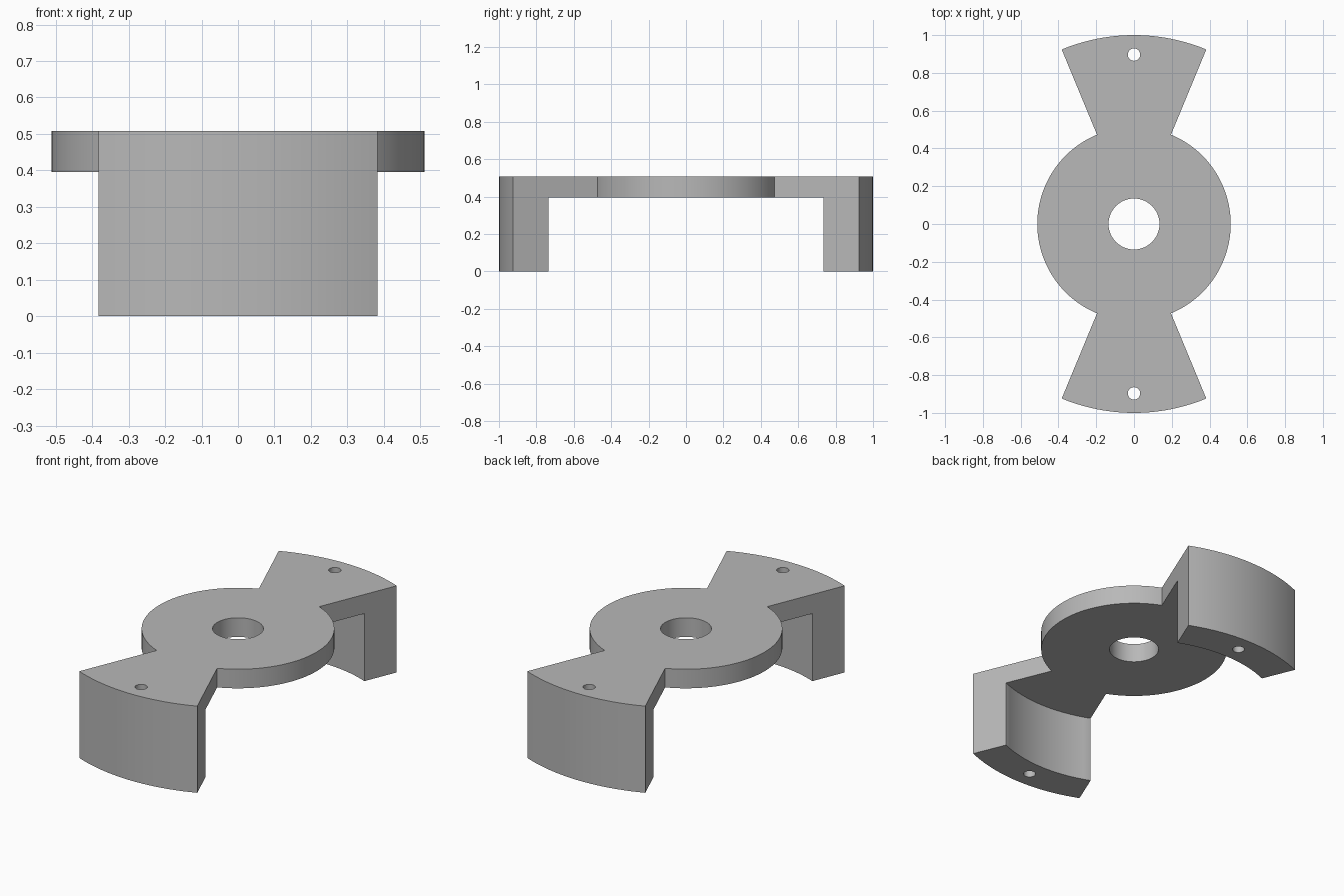
import bpy
import bmesh
from math import radians, cos, sin

old = bpy.data.objects.get("Cube")
if old:
    bpy.data.objects.remove(old, do_unlink=True)

TOP, PLATE_BOTTOM = 0.508, 0.396
DISC_R, ARM_R, LEG_INNER_R = 0.512, 1.0, 0.796
HALF_ANGLE = 22.5

# Single grey finish
grey = bpy.data.materials.new("plain grey")
grey.use_nodes = True
colour = (0.48, 0.48, 0.48, 1)
grey.diffuse_color = colour
grey.node_tree.nodes["Principled BSDF"].inputs["Base Color"].default_value = colour


def arc(radius, start, end, steps):
    angles = [radians(start + (end - start) * i / steps) for i in range(steps + 1)]
    return [(radius * cos(a), radius * sin(a)) for a in angles]


def prism(name, outline, bottom, top):
    bm = bmesh.new()
    face = bm.faces.new([bm.verts.new((x, y, bottom)) for x, y in outline])
    ext = bmesh.ops.extrude_face_region(bm, geom=[face])
    moved = [g for g in ext["geom"] if isinstance(g, bmesh.types.BMVert)]
    bmesh.ops.translate(bm, vec=(0, 0, top - bottom), verts=moved)
    bmesh.ops.recalc_face_normals(bm, faces=bm.faces)
    mesh = bpy.data.meshes.new(name)
    bm.to_mesh(mesh)
    bm.free()
    mesh.materials.append(grey)
    obj = bpy.data.objects.new(name, mesh)
    bpy.context.collection.objects.link(obj)
    return obj


def cut(body, name, radius, y, bottom, top, sides):
    outline = [(px, py + y) for px, py in arc(radius, 0, 360, sides)[:-1]]
    cutter = prism(name, outline, bottom, top)
    cutter.hide_render = True
    mod = body.modifiers.new(name, 'BOOLEAN')
    mod.operation = 'DIFFERENCE'
    mod.solver = 'EXACT'
    mod.object = cutter
    bpy.context.view_layer.objects.active = body
    bpy.ops.object.modifier_apply(modifier=mod.name)
    bpy.data.objects.remove(cutter, do_unlink=True)


# Disc with two flared arms, extruded to full height
outline = []
for turn in (0, 180):
    outline += arc(DISC_R, turn - 90 + HALF_ANGLE, turn + 90 - HALF_ANGLE, 48)
    outline += arc(ARM_R, turn + 90 - HALF_ANGLE, turn + 90 + HALF_ANGLE, 20)
body = prism("bracket_body", outline, 0, TOP)

# Hollow underside, leaving a thin plate and two curved legs
cut(body, "underside_hollow", LEG_INNER_R, 0, -0.2, PLATE_BOTTOM, 128)

# Shaft hole and the screw holes through the legs
cut(body, "shaft_hole", 0.135, 0, -0.2, 1, 48)
for side in (-1, 1):
    cut(body, "screw_hole", 0.033, side * 0.897, -0.2, 1, 24)

bpy.ops.object.select_all(action='DESELECT')
body.select_set(True)
bpy.context.view_layer.objects.active = body
bpy.ops.object.shade_smooth_by_angle(angle=radians(30))
